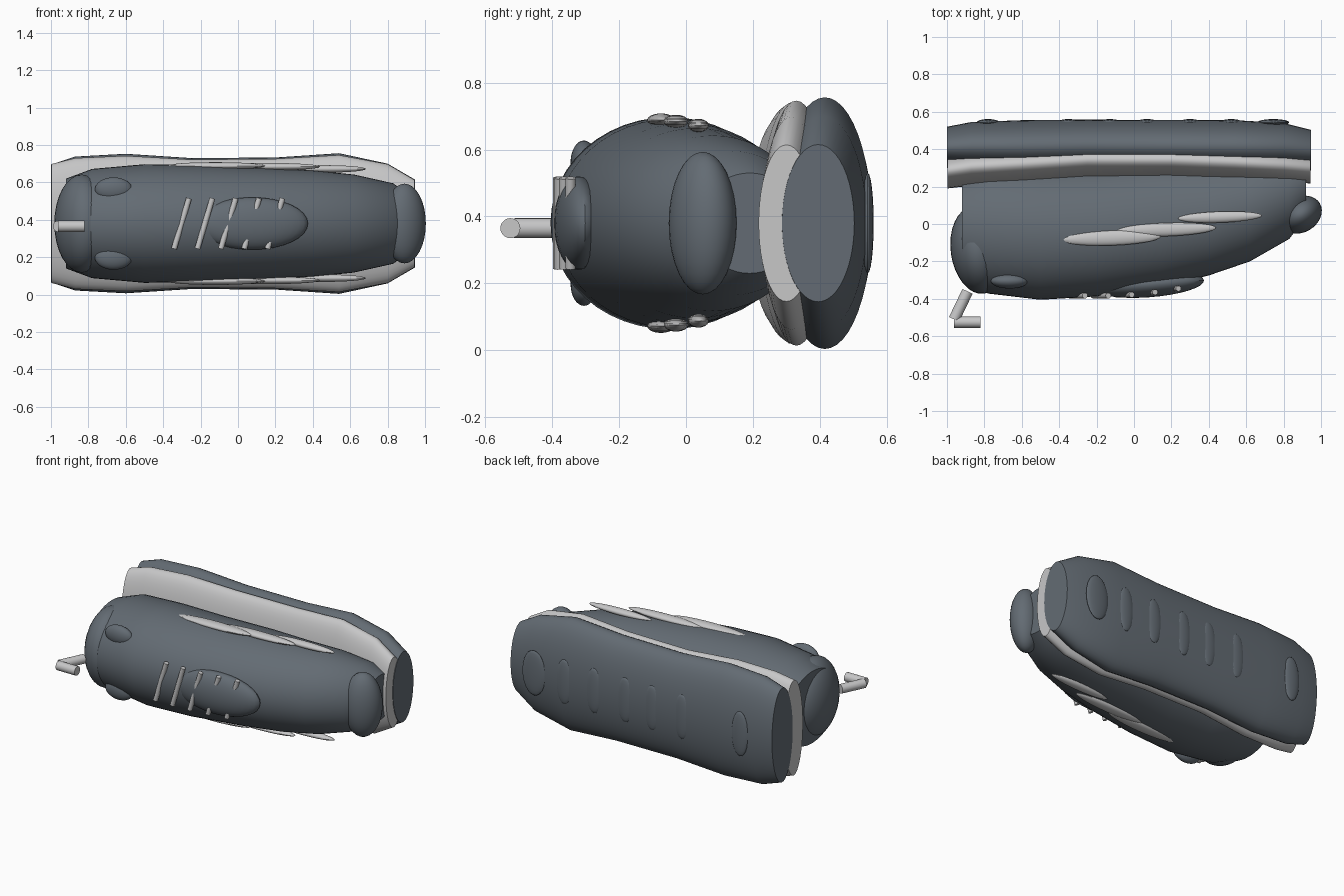
import bpy, bmesh, math
from mathutils import Vector, Matrix

if "Cube" in bpy.data.objects:
    bpy.data.objects.remove(bpy.data.objects["Cube"])

ZC = 0.38  # height of the shoe's long axis


def material(name, rgb):
    m = bpy.data.materials.new(name)
    m.diffuse_color = (*rgb, 1)
    m.use_nodes = True
    m.node_tree.nodes["Principled BSDF"].inputs["Base Color"].default_value = m.diffuse_color
    return m


DARK = material("slate_grey", (0.125, 0.148, 0.172))
LIGHT = material("light_grey", (0.57, 0.57, 0.575))


def finish(name, bm, mat, angle=30):
    bmesh.ops.recalc_face_normals(bm, faces=bm.faces[:])
    me = bpy.data.meshes.new(name)
    bm.to_mesh(me)
    bm.free()
    me.materials.append(mat)
    ob = bpy.data.objects.new(name, me)
    bpy.context.collection.objects.link(ob)
    bpy.ops.object.select_all(action='DESELECT')
    ob.select_set(True)
    bpy.context.view_layer.objects.active = ob
    bpy.ops.object.shade_smooth_by_angle(angle=math.radians(angle))
    return ob


def loft(name, stations, mat, sides=48):
    """Skin elliptical sections (x, y centre, y radius, z radius) along x."""
    bm = bmesh.new()
    rings = []
    for x, yc, ry, rz in stations:
        rings.append([bm.verts.new((x, yc + ry * math.cos(t), ZC + rz * math.sin(t)))
                      for t in (2 * math.pi * i / sides for i in range(sides))])
    for a, b in zip(rings, rings[1:]):
        for i in range(sides):
            j = (i + 1) % sides
            bm.faces.new((a[i], a[j], b[j], b[i]))
    bm.faces.new(rings[0])
    bm.faces.new(rings[-1])
    return finish(name, bm, mat)


def ellipsoid(name, centre, radii, mat, turn=0, seg=32):
    bm = bmesh.new()
    bmesh.ops.create_uvsphere(bm, u_segments=seg, v_segments=seg // 2, radius=1)
    bm.transform(Matrix.Translation(centre) @ Matrix.Rotation(math.radians(turn), 4, 'Z')
                 @ Matrix.Diagonal((*radii, 1)))
    return finish(name, bm, mat)


def rod(name, start, end, radius, mat):
    a, b = Vector(start), Vector(end)
    bm = bmesh.new()
    bmesh.ops.create_cone(bm, cap_ends=True, segments=20, radius1=radius, radius2=radius,
                          depth=(b - a).length)
    bm.transform(Matrix.Translation((a + b) / 2)
                 @ (b - a).to_track_quat('Z', 'Y').to_matrix().to_4x4())
    return finish(name, bm, mat)


# Sole layers
loft("outsole", [(-1.0, 0.41, 0.11, 0.315), (-0.87, 0.415, 0.13, 0.358),
                 (-0.6, 0.415, 0.14, 0.373), (-0.25, 0.42, 0.138, 0.35),
                 (0.2, 0.418, 0.138, 0.353), (0.54, 0.415, 0.14, 0.376),
                 (0.8, 0.41, 0.13, 0.32), (0.946, 0.395, 0.108, 0.235)], DARK)
loft("midsole", [(-0.998, 0.285, 0.095, 0.318), (-0.87, 0.305, 0.1, 0.35),
                 (-0.6, 0.32, 0.1, 0.362), (-0.25, 0.343, 0.098, 0.342),
                 (0.2, 0.343, 0.098, 0.346), (0.54, 0.33, 0.096, 0.366),
                 (0.8, 0.315, 0.09, 0.318), (0.943, 0.3, 0.083, 0.234)], LIGHT)

# Upper with heel counter, toe cap, tongue and ankle pads
loft("upper", [(-0.92, -0.02, 0.28, 0.24), (-0.78, -0.03, 0.342, 0.292),
               (-0.5, -0.05, 0.355, 0.317), (-0.2, -0.04, 0.347, 0.312),
               (0.15, 0.0, 0.335, 0.298), (0.4, 0.03, 0.305, 0.284),
               (0.62, 0.08, 0.28, 0.262), (0.83, 0.14, 0.22, 0.215),
               (0.92, 0.19, 0.15, 0.15)], DARK)
ellipsoid("heel_counter", (-0.835, -0.14, ZC), (0.145, 0.235, 0.262), DARK, 8)
ellipsoid("toe_cap", (0.89, 0.05, ZC), (0.12, 0.095, 0.213), DARK, 30)
ellipsoid("tongue", (0.075, -0.322, ZC), (0.3, 0.07, 0.14), DARK, 4)
for side in (-1, 1):
    ellipsoid("ankle_pad", (-0.665, -0.305, ZC + 0.182 * side), (0.1, 0.04, 0.065), DARK)

# Side stripes on both flanks
for x, y, z, rx, ry in ((-0.12, -0.075, 0.308, 0.265, 0.04),
                        (0.17, -0.03, 0.304, 0.27, 0.036),
                        (0.46, 0.037, 0.292, 0.225, 0.03)):
    for side in (-1, 1):
        ellipsoid("side_stripe", (x, y, ZC + z * side), (rx, ry, 0.02), LIGHT, 2, 24)

# Slanted laces
for i, y in enumerate((-0.383, -0.383, -0.378, -0.364, -0.345)):
    x = -0.302 + 0.125 * i
    rod("lace", (x - 0.04, y, 0.245), (x + 0.04, y, 0.515), 0.015, LIGHT)

# Heel pull tab
rod("pull_tab_arm", (-0.962, -0.51, 0.365), (-0.89, -0.36, 0.365), 0.03, LIGHT)
rod("pull_tab_bar", (-0.962, -0.525, 0.365), (-0.822, -0.525, 0.365), 0.03, LIGHT)

# Tread pads under the sole
for x, rx in ((-0.78, 0.06), (-0.35, 0.06), (-0.13, 0.06), (0.07, 0.06),
              (0.3, 0.06), (0.52, 0.06), (0.745, 0.085)):
    ellipsoid("tread_pad", (x, 0.543, ZC), (rx, 0.018, 0.15), DARK, 0, 24)
